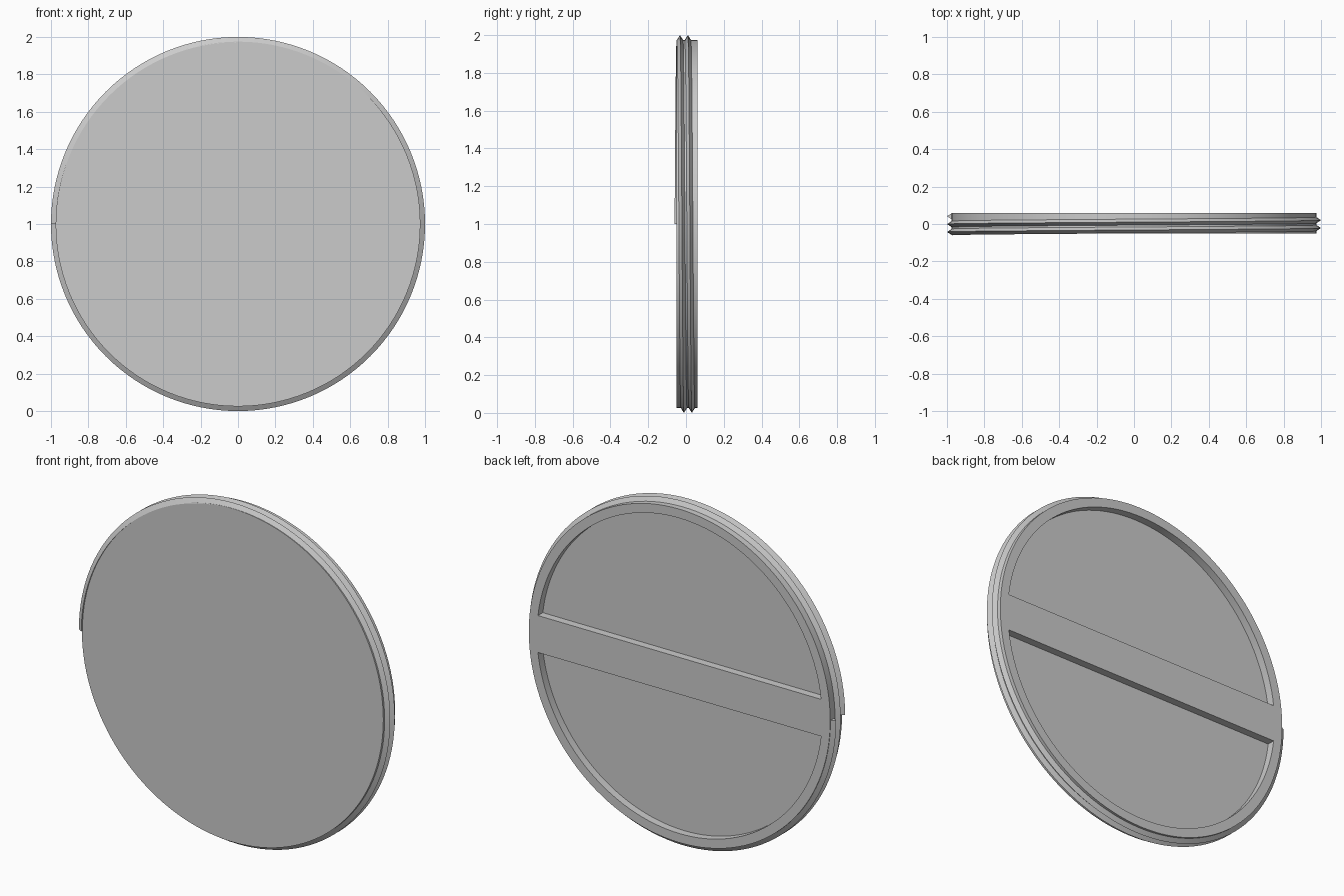
import bpy, bmesh, math

if "Cube" in bpy.data.objects:
    bpy.data.objects.remove(bpy.data.objects["Cube"], do_unlink=True)

SIDES = 128
BODY_R, THREAD_R, RECESS_R = 0.975, 1.0, 0.922
FRONT, BACK, DEPTH = -0.05, 0.06, 0.045
BAR_HALF = 0.108

grey = bpy.data.materials.new("plain_grey")
grey.use_nodes = True
grey.diffuse_color = (0.6, 0.6, 0.6, 1)
grey.node_tree.nodes["Principled BSDF"].inputs["Base Color"].default_value = (0.6, 0.6, 0.6, 1)


def make_object(name, bm):
    bmesh.ops.recalc_face_normals(bm, faces=bm.faces)
    mesh = bpy.data.meshes.new(name)
    bm.to_mesh(mesh)
    bm.free()
    mesh.materials.append(grey)
    obj = bpy.data.objects.new(name, mesh)
    bpy.context.collection.objects.link(obj)
    return obj


def add_prism(bm, outline, y0, y1):
    """Extrude an (x, z) outline along y."""
    face = bm.faces.new([bm.verts.new((x, y0, z)) for x, z in outline])
    grown = bmesh.ops.extrude_face_region(bm, geom=[face])["geom"]
    for v in grown:
        if isinstance(v, bmesh.types.BMVert):
            v.co.y = y1


def arc(radius, start, end, steps):
    angles = [start + (end - start) * i / steps for i in range(steps + 1)]
    return [(radius * math.cos(a), 1 + radius * math.sin(a)) for a in angles]


# Round plug body
bm = bmesh.new()
add_prism(bm, arc(BODY_R, 0, math.tau, SIDES)[:-1], FRONT, BACK)
body = make_object("plug_body", bm)

# Two rounded pockets in the back, leaving a rim and a grip bar
bm = bmesh.new()
edge = math.asin(BAR_HALF / RECESS_R)
for turn in (0, math.pi):
    add_prism(bm, arc(RECESS_R, turn + edge, turn + math.pi - edge, SIDES // 2),
              BACK - DEPTH, BACK + 0.1)
cutter = make_object("pocket_cutter", bm)
cut = body.modifiers.new("pockets", "BOOLEAN")
cut.operation = "DIFFERENCE"
cut.solver = "EXACT"
cut.object = cutter
bpy.context.view_layer.objects.active = body
body.select_set(True)
bpy.ops.object.modifier_apply(modifier=cut.name)
bpy.data.objects.remove(cutter, do_unlink=True)

# Two-turn screw thread with a pointed profile
TURNS, PITCH, START, HALF = 2, 0.042, -0.0425, 0.018
bm = bmesh.new()
rings = []
for i in range(TURNS * SIDES + 1):
    t = i / SIDES
    a = math.pi - math.tau * t
    y = START + PITCH * t
    rings.append([bm.verts.new((r * math.cos(a), y + dy, 1 + r * math.sin(a)))
                  for r, dy in ((BODY_R - 0.003, -HALF), (THREAD_R, 0), (BODY_R - 0.003, HALF))])
for p, q in zip(rings, rings[1:]):
    for k in range(3):
        n = (k + 1) % 3
        bm.faces.new((p[k], p[n], q[n], q[k]))
bm.faces.new(rings[0])
bm.faces.new(rings[-1])
thread = make_object("screw_thread", bm)

# Smooth round walls, crisp edges
thread.select_set(True)
bpy.ops.object.shade_smooth_by_angle(angle=math.radians(30))
